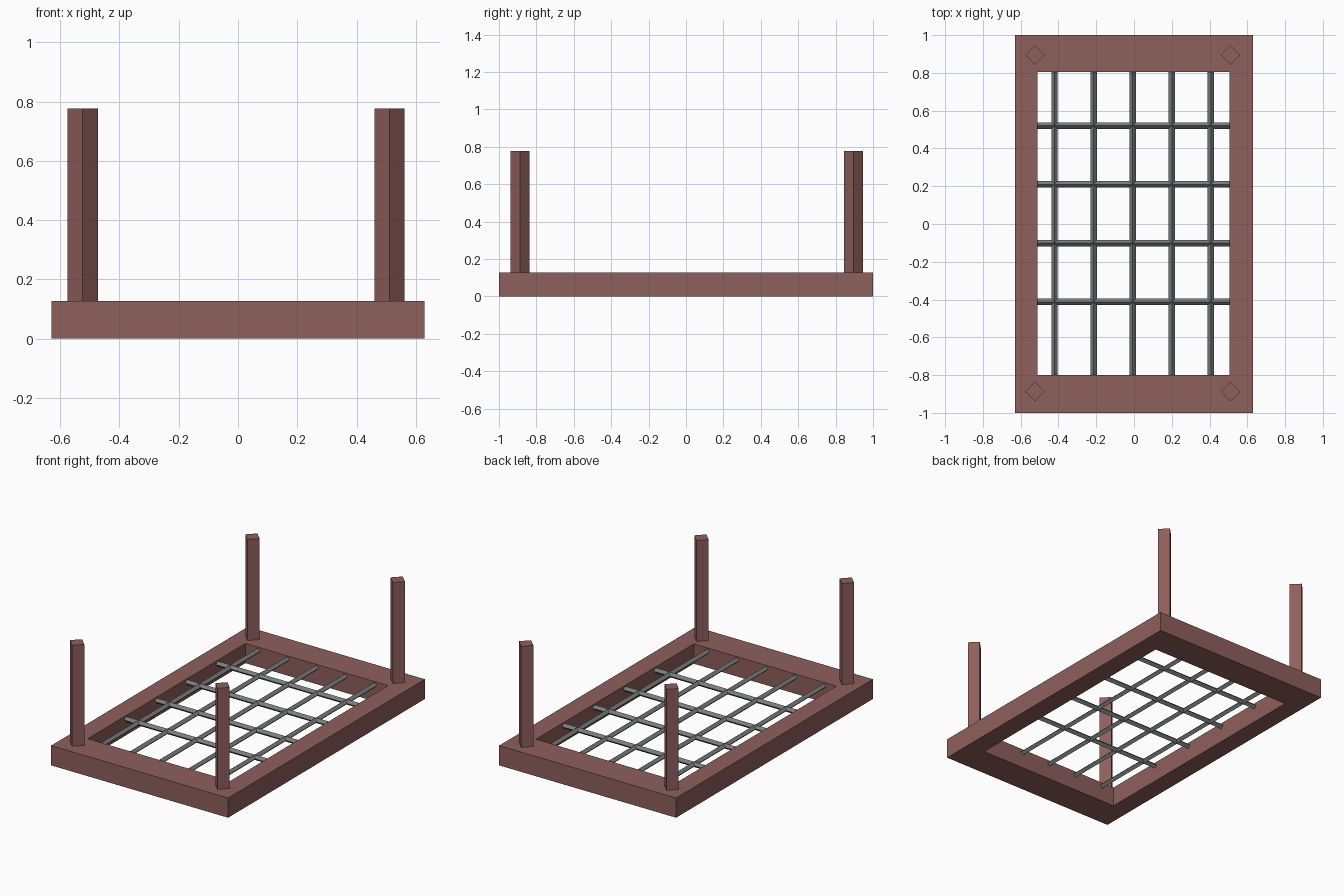
import bpy
import bmesh
from math import pi
from mathutils import Matrix, Vector

cube = bpy.data.objects.get("Cube")
if cube:
    bpy.data.objects.remove(cube, do_unlink=True)


def material(name, colour):
    m = bpy.data.materials.new(name)
    m.use_nodes = True
    m.diffuse_color = colour
    m.node_tree.nodes["Principled BSDF"].inputs["Base Color"].default_value = colour
    return m


wood = material("reddish brown wood", (0.27, 0.115, 0.107, 1))
steel = material("grey steel", (0.2, 0.21, 0.21, 1))


def finish(bm, name, mat):
    bmesh.ops.recalc_face_normals(bm, faces=bm.faces)
    mesh = bpy.data.meshes.new(name)
    bm.to_mesh(mesh)
    bm.free()
    mesh.materials.append(mat)
    obj = bpy.data.objects.new(name, mesh)
    bpy.context.collection.objects.link(obj)
    return obj


def diamond_bar(name, start, end, radius, mat):
    """Four-sided bar with its corners on the axes, running from start to end."""
    start, end = Vector(start), Vector(end)
    span = end - start
    turn = span.to_track_quat("Z", "Y").to_matrix().to_4x4()
    bm = bmesh.new()
    bmesh.ops.create_cone(bm, cap_ends=True, segments=4, radius1=radius,
                          radius2=radius, depth=span.length,
                          matrix=Matrix.Translation((start + end) / 2) @ turn)
    return finish(bm, name, mat)


# Rectangular frame: a flat ring extruded upward
TOP = 0.127
X0, X1, Y0, Y1 = -0.51, 0.505, -0.80, 0.805
bm = bmesh.new()
outer = [bm.verts.new((x, y, 0)) for x, y in ((-0.63, -1), (0.63, -1), (0.63, 1), (-0.63, 1))]
inner = [bm.verts.new((x, y, 0)) for x, y in ((X0, Y0), (X1, Y0), (X1, Y1), (X0, Y1))]
ring = []
for i in range(4):
    j = (i + 1) % 4
    ring.append(bm.faces.new((outer[i], outer[j], inner[j], inner[i])))
raised = bmesh.ops.extrude_face_region(bm, geom=ring, use_keep_orig=True)["geom"]
bmesh.ops.translate(bm, vec=(0, 0, TOP),
                    verts=[v for v in raised if isinstance(v, bmesh.types.BMVert)])
finish(bm, "frame", wood)

# Corner posts, turned so that an edge faces forward
for side, x in (("right", -0.524), ("left", 0.511)):
    for end, y in (("front", -0.887), ("back", 0.895)):
        diamond_bar(f"{end}_{side}_post", (x, y, TOP - 0.02), (x, y, 0.777), 0.051, wood)

# Grid of thin bars spanning the opening
BAR_Z, BAR_R = 0.105, 0.017
for i in range(5):
    x = -0.421 + 0.207 * i
    diamond_bar(f"long_bar_{i + 1}", (x, Y0, BAR_Z), (x, Y1, BAR_Z), BAR_R, steel)
for i in range(4):
    y = -0.412 + 0.311 * i
    diamond_bar(f"cross_bar_{i + 1}", (X0, y, BAR_Z), (X1, y, BAR_Z), BAR_R, steel)
